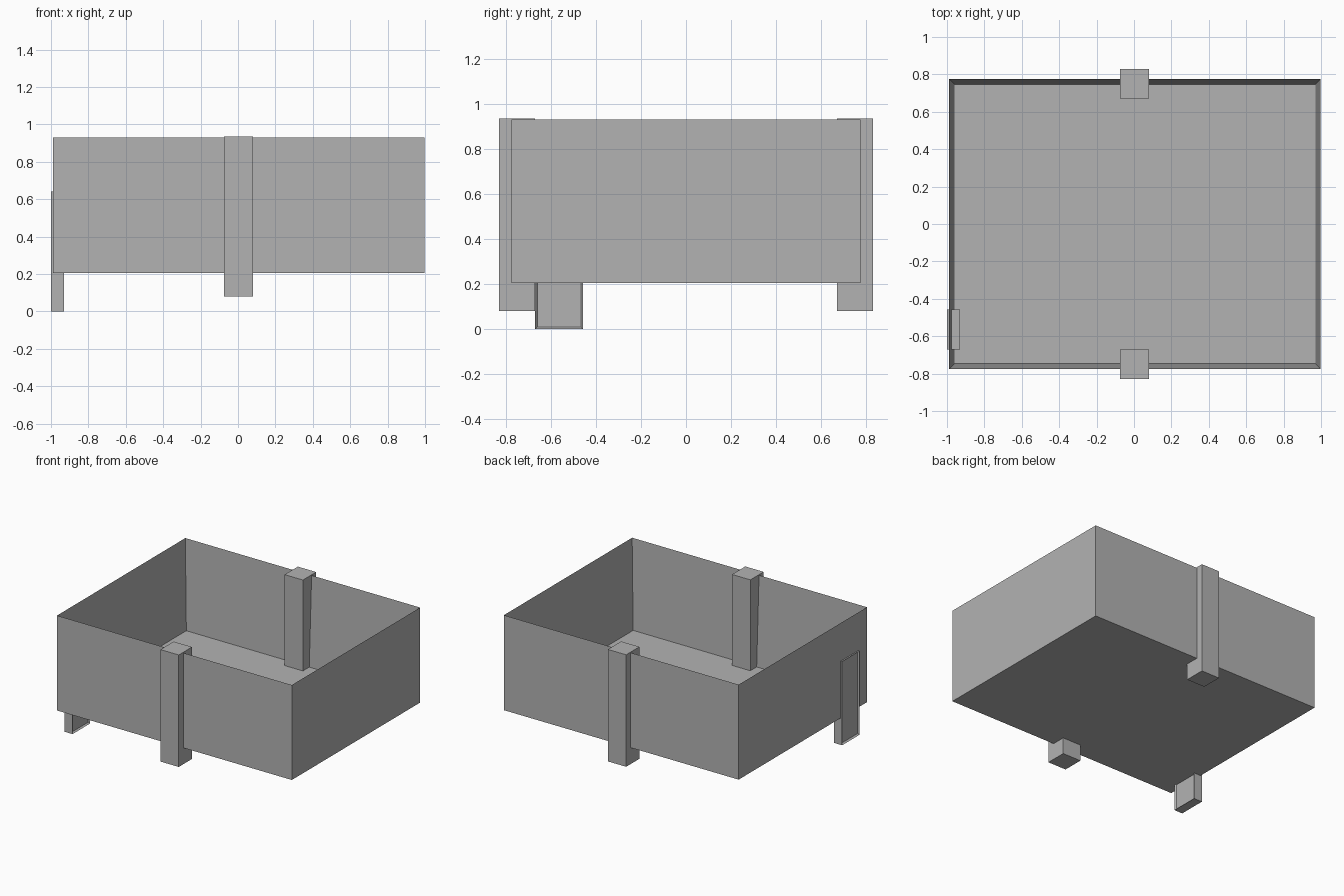
import bpy
import bmesh
from mathutils import Vector

if "Cube" in bpy.data.objects:
    bpy.data.objects.remove(bpy.data.objects["Cube"])

grey = bpy.data.materials.new("plain grey")
grey.use_nodes = True
grey.diffuse_color = (0.45, 0.45, 0.45, 1)
grey.node_tree.nodes["Principled BSDF"].inputs["Base Color"].default_value = grey.diffuse_color


def box(name, low, high, detail=None):
    """Axis-aligned box between two corners, with optional extra face work."""
    low, high = Vector(low), Vector(high)
    bm = bmesh.new()
    bmesh.ops.create_cube(bm, size=1)
    bmesh.ops.scale(bm, vec=high - low, verts=bm.verts)
    bmesh.ops.translate(bm, vec=(low + high) / 2, verts=bm.verts)
    bm.normal_update()
    if detail:
        detail(bm)
    mesh = bpy.data.meshes.new(name)
    bm.to_mesh(mesh)
    bm.free()
    mesh.materials.append(grey)
    obj = bpy.data.objects.new(name, mesh)
    bpy.context.collection.objects.link(obj)
    return obj


def hollow(bm):
    # Rim, then sink the inside down to the floor
    top = [f for f in bm.faces if f.normal.z > 0.9]
    bmesh.ops.inset_region(bm, faces=top, thickness=0.04)
    bmesh.ops.translate(bm, vec=(0, 0, -0.69), verts=top[0].verts)


def recess_panels(bm):
    # Shallow framed panel on both broad faces
    for face in [f for f in bm.faces if abs(f.normal.x) > 0.9]:
        inward = -face.normal * 0.012
        bmesh.ops.inset_region(bm, faces=[face], thickness=0.013)
        bmesh.ops.translate(bm, vec=inward, verts=face.verts)


# Open-topped room
box("room_shell", (-0.988, -0.775, 0.205), (0.998, 0.775, 0.931), hollow)

# Posts straddling the front and back walls
for name, y in (("front_post", -0.75), ("back_post", 0.75)):
    box(name, (-0.075, y - 0.08, 0.08), (0.08, y + 0.08, 0.936))

# Door set through the side wall
box("side_door", (-1, -0.67, 0), (-0.93, -0.458, 0.64), recess_panels)
